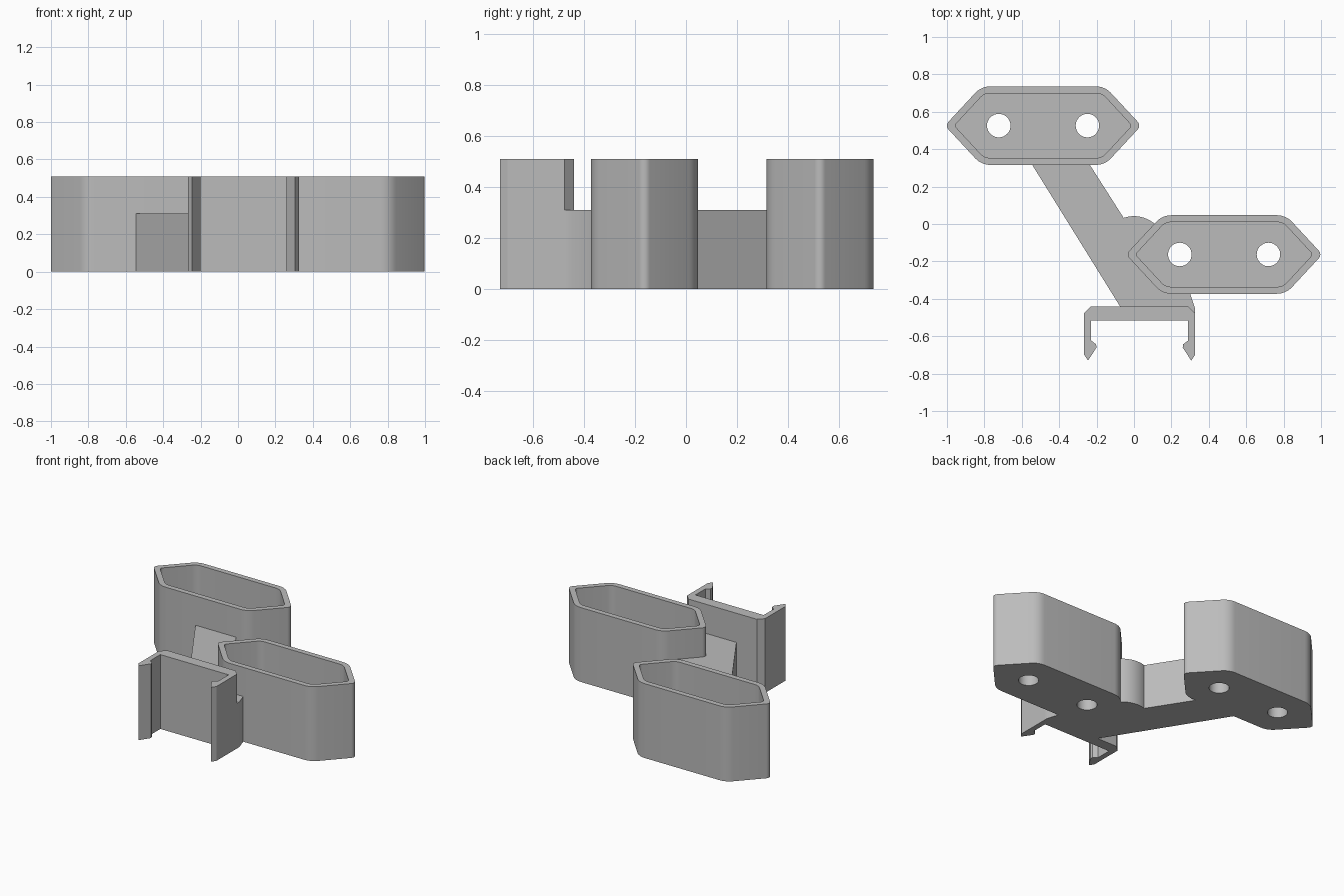
import bpy, bmesh, math
from mathutils import Vector

if "Cube" in bpy.data.objects:
    bpy.data.objects.remove(bpy.data.objects["Cube"], do_unlink=True)

grey = bpy.data.materials.new("plain grey plastic")
grey.use_nodes = True
grey.diffuse_color = (0.5, 0.5, 0.5, 1)
grey.node_tree.nodes["Principled BSDF"].inputs["Base Color"].default_value = (0.5, 0.5, 0.5, 1)

TOP, ARM_TOP, FLOOR = 0.51, 0.31, 0.10
WALL = 0.037


def prism(name, points, z0, z1):
    """Extrude a plan outline from z0 to z1."""
    bm = bmesh.new()
    face = bm.faces.new([bm.verts.new((p[0], p[1], z0)) for p in points])
    new = bmesh.ops.extrude_face_region(bm, geom=[face])["geom"]
    bmesh.ops.translate(bm, vec=(0, 0, z1 - z0),
                        verts=[v for v in new if isinstance(v, bmesh.types.BMVert)])
    bmesh.ops.recalc_face_normals(bm, faces=bm.faces)
    mesh = bpy.data.meshes.new(name)
    bm.to_mesh(mesh)
    bm.free()
    mesh.materials.append(grey)
    obj = bpy.data.objects.new(name, mesh)
    bpy.context.collection.objects.link(obj)
    return obj


def fillet(corners, steps=6):
    """Round each (x, y, radius) corner of a convex outline with an arc."""
    out = []
    for i, (x, y, r) in enumerate(corners):
        p = Vector((x, y))
        a = (Vector(corners[i - 1][:2]) - p).normalized()
        b = (Vector(corners[(i + 1) % len(corners)][:2]) - p).normalized()
        half = a.angle(b) / 2
        centre = p + (a + b).normalized() * r / math.sin(half)
        start = p + a * r / math.tan(half) - centre
        end = p + b * r / math.tan(half) - centre
        sweep = start.angle(end)
        for k in range(steps + 1):
            t = k / steps
            arm = (start * math.sin((1 - t) * sweep) + end * math.sin(t * sweep)) / math.sin(sweep)
            out.append(centre + arm)
    return out


def hexagon(cx, cy, inset, tip_r, side_r):
    """Long hexagon with rounded corners, inset evenly from the outer wall."""
    slope = 0.21 / 0.195
    w = 0.21 - inset
    tip = 0.525 - inset * math.sqrt(1 + 1 / slope ** 2)
    s = tip - w / slope
    return fillet([(cx + tip, cy, tip_r), (cx + s, cy + w, side_r), (cx - s, cy + w, side_r),
                   (cx - tip, cy, tip_r), (cx - s, cy - w, side_r), (cx + s, cy - w, side_r)])


def circle(cx, cy, r, n=32):
    return [(cx + r * math.cos(math.tau * i / n), cy + r * math.sin(math.tau * i / n))
            for i in range(n)]


def cut(obj, cutters):
    """Subtract the cutters, bake the result and remove the cutters."""
    for c in cutters:
        c.hide_render = True
        mod = obj.modifiers.new("cut", "BOOLEAN")
        mod.operation, mod.solver, mod.object = "DIFFERENCE", "EXACT", c
    bpy.context.view_layer.update()
    graph = bpy.context.evaluated_depsgraph_get()
    mesh = bpy.data.meshes.new_from_object(obj.evaluated_get(graph))
    obj.modifiers.clear()
    obj.data = mesh
    for c in cutters:
        bpy.data.objects.remove(c, do_unlink=True)


def smooth(obj):
    bpy.ops.object.select_all(action="DESELECT")
    obj.select_set(True)
    bpy.context.view_layer.objects.active = obj
    bpy.ops.object.shade_smooth_by_angle(angle=math.radians(25))


# Two long hexagonal cups with a pair of holes in each floor
cups = {"back_cup": (-0.486, 0.526), "front_cup": (0.482, -0.163)}
for name, (cx, cy) in cups.items():
    cup = prism(name, hexagon(cx, cy, 0, 0.03, 0.11), 0, TOP)
    cutters = [prism("cavity_cutter", hexagon(cx, cy, WALL, 0.02, 0.07), FLOOR, TOP + 0.1)]
    cutters += [prism("hole_cutter", circle(cx + dx, cy, 0.063), -0.1, FLOOR + 0.1)
                for dx in (-0.237, 0.237)]
    cut(cup, cutters)
    smooth(cup)

# U-shaped clip, outline mirrored about its middle
MID, HALF = 0.03, 0.296
side = [(HALF - 0.037, -0.44), (HALF, -0.477), (HALF, -0.70), (HALF - 0.02, -0.73),
        (HALF - 0.066, -0.66), (HALF - 0.063, -0.643), (HALF - WALL, -0.623),
        (HALF - WALL, -0.515)]
clip_outline = [(MID + x, y) for x, y in side] + [(MID - x, y) for x, y in reversed(side)]
clip = prism("mounting_clip", clip_outline, 0, TOP)
smooth(clip)

# Slanted arm joining the cups and clip, with a rounded shoulder
shoulder = [(0.17 * math.sin(a), -0.128 + 0.17 * math.cos(a))
            for a in (math.radians(-19 + 7.5 * i) for i in range(11))]
arm_outline = [(-0.587, 0.385), (-0.28, 0.385)] + shoulder + [
    (0.24, -0.16), (0.298, -0.365), (0.326, -0.45), (0.326, -0.48), (-0.05, -0.48)]
arm = prism("connecting_arm", arm_outline, 0, ARM_TOP)
blocks = [prism("cup_cutter", hexagon(cx, cy, 0.004, 0.03, 0.11), -0.1, TOP)
          for cx, cy in cups.values()]
blocks.append(prism("clip_cutter", clip_outline, -0.1, TOP))
cut(arm, blocks)
smooth(arm)
